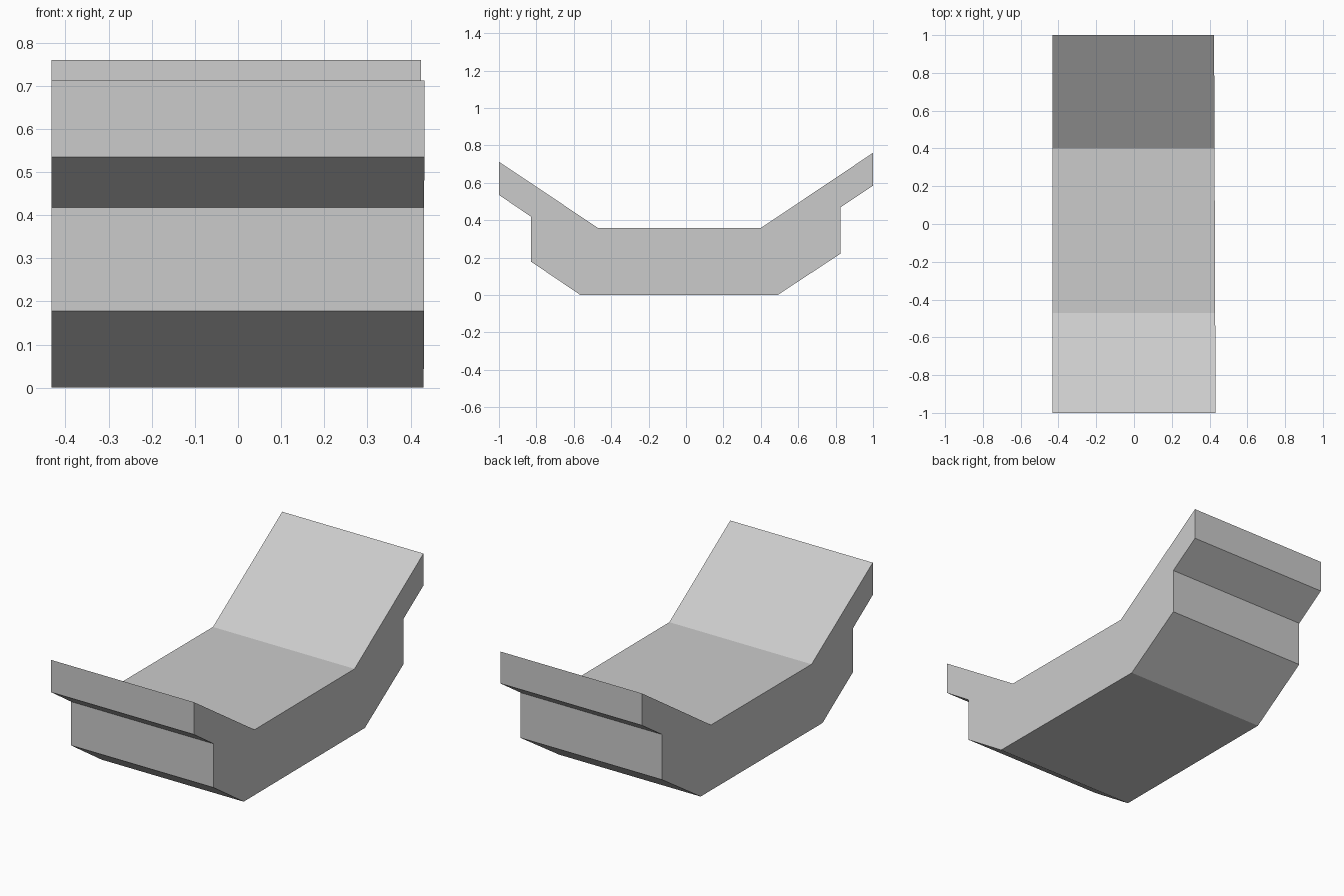
import bpy
import bmesh

cube = bpy.data.objects.get("Cube")
if cube:
    bpy.data.objects.remove(cube, do_unlink=True)

# Plain grey finish
grey = bpy.data.materials.new("light_grey")
grey.use_nodes = True
colour = (0.6, 0.6, 0.6, 1)
grey.diffuse_color = colour
grey.node_tree.nodes["Principled BSDF"].inputs["Base Color"].default_value = colour

# Side profile of the trough: (y, z), running round from the front bottom edge
profile = [
    (-0.565, 0), (0.49, 0), (0.825, 0.22), (0.825, 0.468), (1, 0.585),
    (1, 0.76), (0.4, 0.358), (-0.47, 0.358), (-1, 0.712), (-1, 0.535),
    (-0.828, 0.418), (-0.828, 0.178),
]


def left_edge(y):
    """The left side narrows very slightly toward the back."""
    return 0.428 - 0.004 * y


# Sweep the profile across the width
bm = bmesh.new()
right = [bm.verts.new((-0.432, y, z)) for y, z in profile]
left = [bm.verts.new((left_edge(y), y, z)) for y, z in profile]
bm.faces.new(right)
bm.faces.new(left[::-1])
for i in range(len(profile)):
    j = (i + 1) % len(profile)
    bm.faces.new((right[i], right[j], left[j], left[i]))
bmesh.ops.recalc_face_normals(bm, faces=bm.faces)

mesh = bpy.data.meshes.new("angled_trough")
bm.to_mesh(mesh)
bm.free()
mesh.materials.append(grey)
trough = bpy.data.objects.new("angled_trough", mesh)
bpy.context.collection.objects.link(trough)
